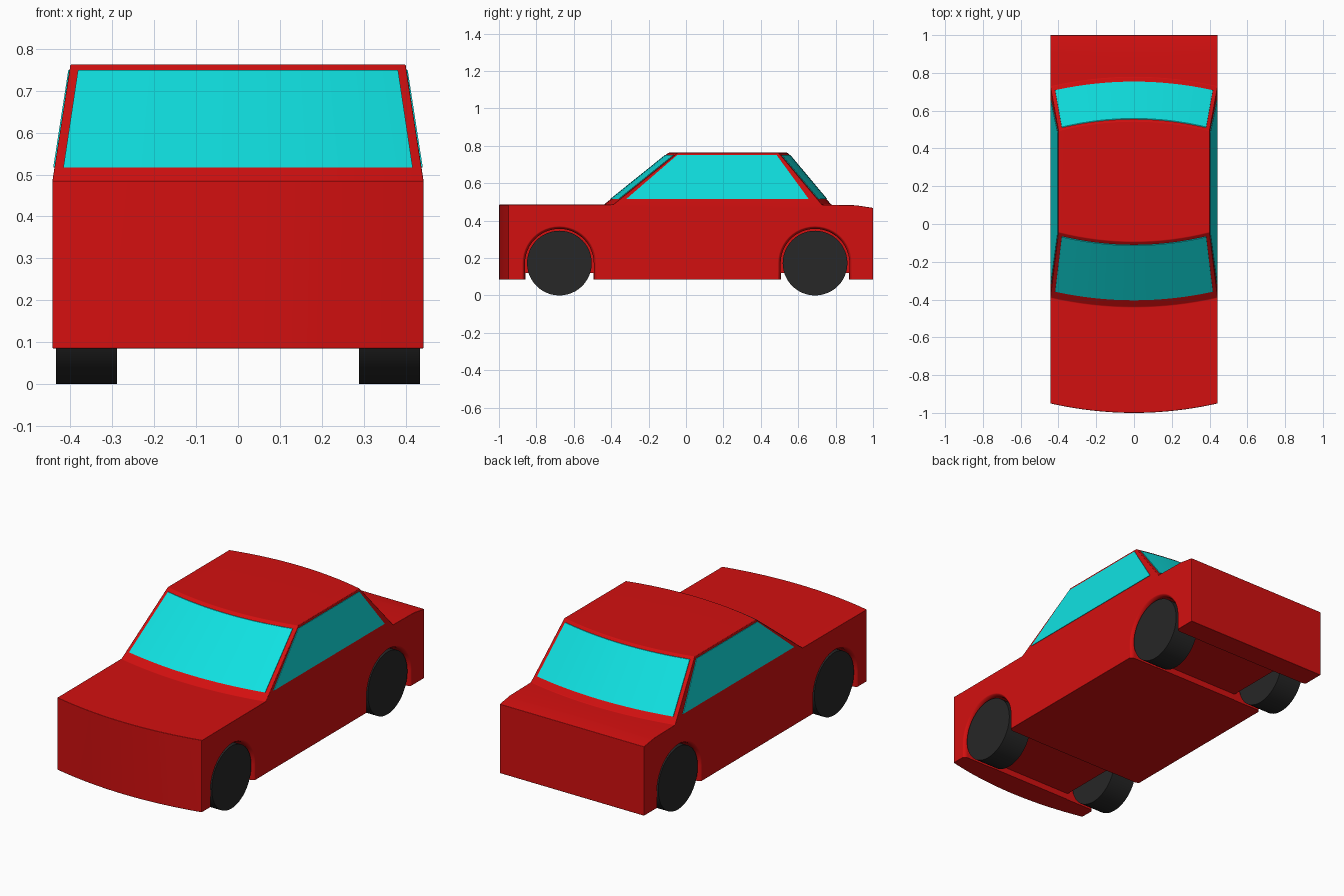
import bpy, bmesh, math

if "Cube" in bpy.data.objects:
    bpy.data.objects.remove(bpy.data.objects["Cube"])


def material(name, color):
    m = bpy.data.materials.new(name)
    m.diffuse_color = (*color, 1)
    m.use_nodes = True
    m.node_tree.nodes["Principled BSDF"].inputs["Base Color"].default_value = m.diffuse_color
    return m


RED = material("red_paint", (0.65, 0.005, 0.005))
CYAN = material("cyan_glass", (0.005, 0.75, 0.75))
BLACK = material("black_rubber", (0.02, 0.02, 0.02))


def loft(name, rings, mat, caps=None):
    """Skin closed rings of equal length; caps lists the index loops closing each end."""
    n = len(rings[0])
    caps = caps or [range(n)]
    bm = bmesh.new()
    vs = [[bm.verts.new(p) for p in ring] for ring in rings]
    for a, b in zip(vs, vs[1:]):
        for i in range(n):
            bm.faces.new((a[i], a[(i + 1) % n], b[(i + 1) % n], b[i]))
    for ring in (vs[0], vs[-1]):
        for cap in caps:
            bm.faces.new([ring[i] for i in cap])
    bmesh.ops.recalc_face_normals(bm, faces=bm.faces)
    me = bpy.data.meshes.new(name)
    bm.to_mesh(me)
    bm.free()
    ob = bpy.data.objects.new(name, me)
    bpy.context.collection.objects.link(ob)
    me.materials.append(mat)
    return ob


def activate(ob):
    bpy.ops.object.select_all(action='DESELECT')
    ob.select_set(True)
    bpy.context.view_layer.objects.active = ob


def apply(ob, mod):
    activate(ob)
    bpy.ops.object.modifier_apply(modifier=mod.name)


def side_x(z):
    """Half width of the car: upright flanks, cabin leaning inwards."""
    return 0.443 - 0.043 * max(0, z - 0.485) / 0.278


def bow(s):
    return 0.05 * s * s


STATIONS = [i / 8 - 1 for i in range(17)]

# Body shell: side profile (y, z, bow direction) swept across the width
profile = [(-1, 0.085, 1), (-1, 0.485, 1), (-0.44, 0.485, 1), (-0.094, 0.763, 1),
           (0.544, 0.763, -1), (0.777, 0.485, -1), (0.91, 0.482, 0), (1, 0.468, 0),
           (1, 0.085, 0)]
rings = [[(s * side_x(z), y + d * bow(s), z) for y, z, d in profile] for s in STATIONS]
body = loft("body", rings, RED, caps=[(0, 1, 2, 5, 6, 7, 8), (2, 3, 4, 5)])
bevel = body.modifiers.new("soft_edges", 'BEVEL')
bevel.width = 0.017
bevel.segments = 3
bevel.limit_method = 'ANGLE'
bevel.angle_limit = math.radians(30)
apply(body, bevel)


# Wheel arches with a flared lip, and the raised floor between them
def arch_ring(x, yc, r):
    arc = [(x, yc - r * math.cos(math.pi * i / 24), 0.172 + r * math.sin(math.pi * i / 24))
           for i in range(25)]
    return [(x, yc - r, -0.05)] + arc + [(x, yc + r, -0.05)]


AXLES = {"front": -0.677, "rear": 0.69}
LIP = [(0.265, 0.184), (0.42, 0.184), (0.433, 0.188), (0.440, 0.194), (0.444, 0.201), (0.5, 0.201)]
cutters = []
for yc in AXLES.values():
    for sx in (-1, 1):
        cutters.append(loft("arch_cutter", [arch_ring(sx * x, yc, r) for x, r in LIP], RED))
    cutters.append(loft("floor_cutter", [[(x, yc - 0.182, -0.05), (x, yc + 0.182, -0.05),
                                          (x, yc + 0.182, 0.12), (x, yc - 0.182, 0.12)]
                                         for x in (-0.28, 0.28)], RED))
for c in cutters:
    c.hide_render = True
    cut = body.modifiers.new("cut", 'BOOLEAN')
    cut.operation = 'DIFFERENCE'
    cut.solver = 'EXACT'
    cut.object = c
    apply(body, cut)
    bpy.data.objects.remove(c)
activate(body)
bpy.ops.object.shade_smooth_by_angle(angle=math.radians(35))
weighted = body.modifiers.new("even_shading", 'WEIGHTED_NORMAL')
weighted.keep_sharp = True


# Bowed front and rear windows
def screen(name, y_low, y_high, d):
    low, high, out, deep = 0.517, 0.75, -0.004 * d, 0.012 * d
    rings = []
    for t in STATIONS:
        b = d * bow(t * 0.95)
        xl, xh = t * 0.417, t * 0.382
        rings.append([(xl, y_low + b + out, low), (xh, y_high + b + out, high),
                      (xh, y_high + b + deep, high), (xl, y_low + b + deep, low)])
    ob = loft(name, rings, CYAN)
    activate(ob)
    bpy.ops.object.shade_smooth_by_angle(angle=math.radians(35))


screen("windshield", -0.40, -0.11, 1)
screen("rear_window", 0.750, 0.555, -1)

# Side windows
pane = [(-0.318, 0.517), (0.655, 0.517), (0.485, 0.75), (-0.048, 0.75)]
for label, sx in (("left", -1), ("right", 1)):
    loft(label + "_side_window",
         [[(sx * (side_x(z) + off), y, z) for y, z in pane] for off in (-0.01, 0.003)], CYAN)

# Wheels
for axle, yc in AXLES.items():
    for label, sx in (("left", -1), ("right", 1)):
        bpy.ops.mesh.primitive_cylinder_add(vertices=48, radius=0.173, depth=0.145,
                                            location=(sx * 0.3615, yc, 0.173),
                                            rotation=(0, math.pi / 2, 0))
        wheel = bpy.context.object
        wheel.name = f"{axle}_{label}_wheel"
        wheel.data.materials.append(BLACK)
        bpy.ops.object.shade_smooth_by_angle(angle=math.radians(35))
